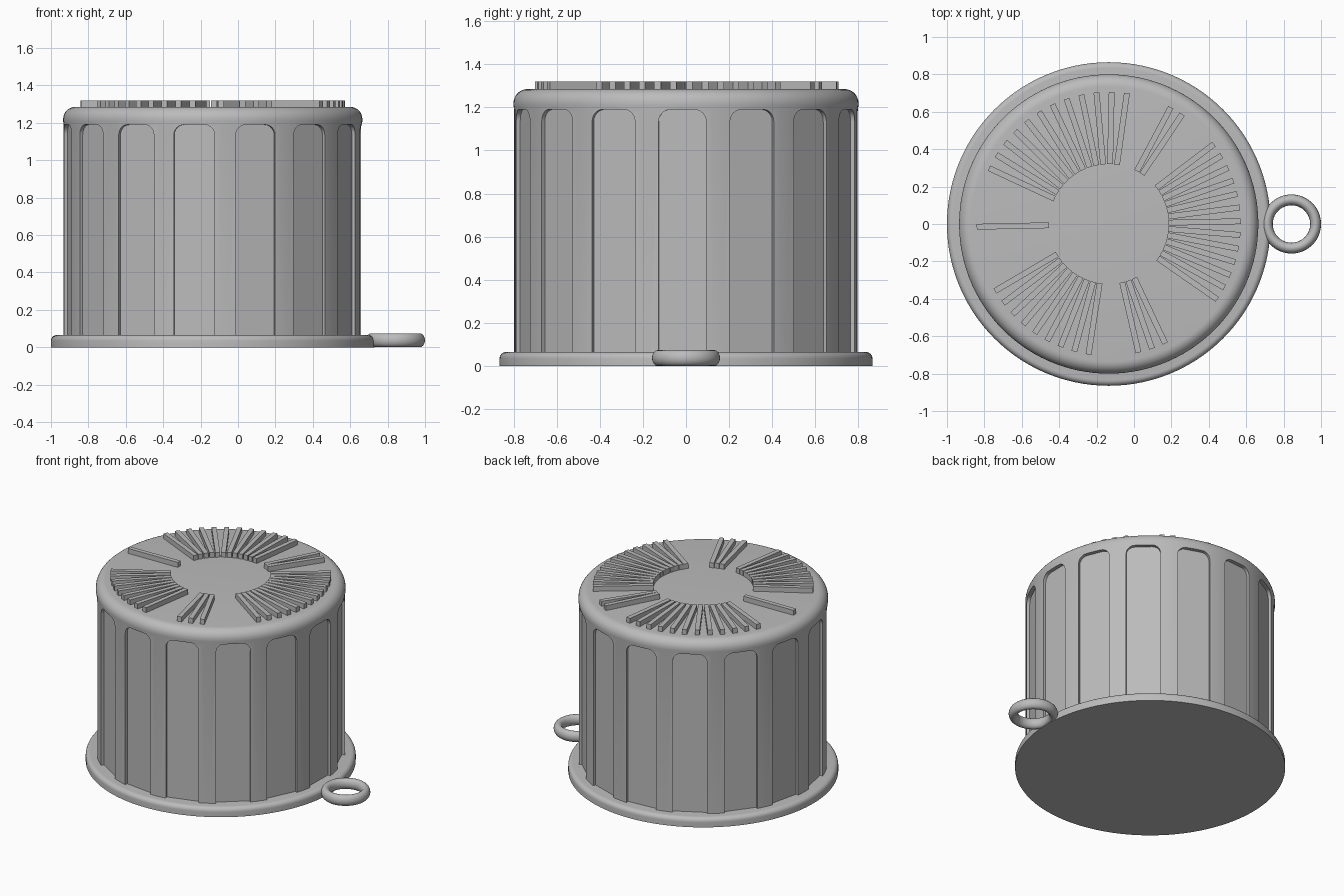
import bpy, bmesh, math
from mathutils import Matrix, Vector

if "Cube" in bpy.data.objects:
    bpy.data.objects.remove(bpy.data.objects["Cube"])

CX = -0.135  # axis of the round body

grey = bpy.data.materials.new("plain_grey")
grey.diffuse_color = (0.5, 0.5, 0.5, 1)
grey.use_nodes = True
grey.node_tree.nodes["Principled BSDF"].inputs["Base Color"].default_value = grey.diffuse_color


def add_object(name, bm, x=CX, smooth=True):
    bmesh.ops.recalc_face_normals(bm, faces=bm.faces)
    mesh = bpy.data.meshes.new(name)
    bm.to_mesh(mesh)
    bm.free()
    mesh.materials.append(grey)
    obj = bpy.data.objects.new(name, mesh)
    bpy.context.collection.objects.link(obj)
    obj.location.x = x
    if smooth:
        shade(obj)
    return obj


def shade(obj):
    bpy.ops.object.select_all(action='DESELECT')
    obj.select_set(True)
    bpy.context.view_layer.objects.active = obj
    bpy.ops.object.shade_smooth_by_angle(angle=math.radians(30))


def arc(cx, cz, r, a0, a1, n):
    """Points along an arc, angles in degrees."""
    out = []
    for i in range(n + 1):
        a = math.radians(a0 + (a1 - a0) * i / n)
        out.append((cx + r * math.cos(a), cz + r * math.sin(a)))
    return out


def lathe(profile, steps=120):
    """Solid of revolution from (radius, z) points, capped at both ends."""
    bm = bmesh.new()
    rings = [[bm.verts.new((r * math.cos(2 * math.pi * i / steps),
                            r * math.sin(2 * math.pi * i / steps), z))
              for i in range(steps)] for r, z in profile]
    for a, b in zip(rings, rings[1:]):
        for i in range(steps):
            j = (i + 1) % steps
            bm.faces.new((a[i], a[j], b[j], b[i]))
    bm.faces.new(rings[0][::-1])
    bm.faces.new(rings[-1])
    return bm


# base flange with a rounded upper rim
add_object("base_flange", lathe([(0.865, 0)] + arc(0.835, 0.035, 0.03, 0, 90, 6)))

# drum body with a rounded shoulder
body = add_object("drum_body", lathe(
    [(0.797, 0.03), (0.797, 1.19), (0.8, 1.21)]
    + arc(0.735, 1.22, 0.065, 0, 90, 8)), smooth=False)

# flute cutters: prisms with rounded upper corners, around the drum
bm = bmesh.new()
outline = ([(-0.11, 0.0), (0.11, 0.0)] + arc(0.055, 1.135, 0.055, 0, 90, 6)
           + arc(-0.055, 1.135, 0.055, 90, 180, 6))
for k in range(15):
    turn = Matrix.Rotation(math.radians(-1.2 + 24 * k), 3, 'Z')
    inner, outer = ([bm.verts.new(turn @ Vector((r, y, z))) for y, z in outline]
                    for r in (0.77, 0.9))
    bm.faces.new(inner[::-1])
    bm.faces.new(outer)
    n = len(outline)
    for i in range(n):
        j = (i + 1) % n
        bm.faces.new((inner[i], inner[j], outer[j], outer[i]))
cutter = add_object("flute_cutter", bm, smooth=False)
cutter.hide_render = True

mod = body.modifiers.new("flutes", 'BOOLEAN')
mod.operation = 'DIFFERENCE'
mod.solver = 'EXACT'
mod.object = cutter
bpy.context.view_layer.objects.active = body
bpy.ops.object.modifier_apply(modifier=mod.name)
bpy.data.objects.remove(cutter)
shade(body)

# raised radial bars on the lid: (first angle, last angle, count) per group
bm = bmesh.new()
groups = [(-34.8, 37.2, 13), (56.2, 62, 2), (82.1, 155, 12),
          (181.2, 181.2, 1), (210.5, 261.2, 9), (283, 295.3, 3)]
for first, last, count in groups:
    for i in range(count):
        a = first + (last - first) * i / max(count - 1, 1)
        mat = (Matrix.Rotation(math.radians(a), 4, 'Z')
               @ Matrix.Translation((0.513, 0, 1.298))
               @ Matrix.Diagonal((0.386, 0.031, 0.044, 1)))
        bmesh.ops.create_cube(bm, size=1, matrix=mat)
add_object("lid_bars", bm, smooth=False)

# hanging ring at the side of the flange
bpy.ops.mesh.primitive_torus_add(major_segments=48, minor_segments=16,
                                 major_radius=0.129, minor_radius=0.029,
                                 location=(0.842, 0, 0.0375))
ring = bpy.context.object
ring.name = "side_ring"
ring.scale.z = 1.28
ring.data.materials.append(grey)
shade(ring)
